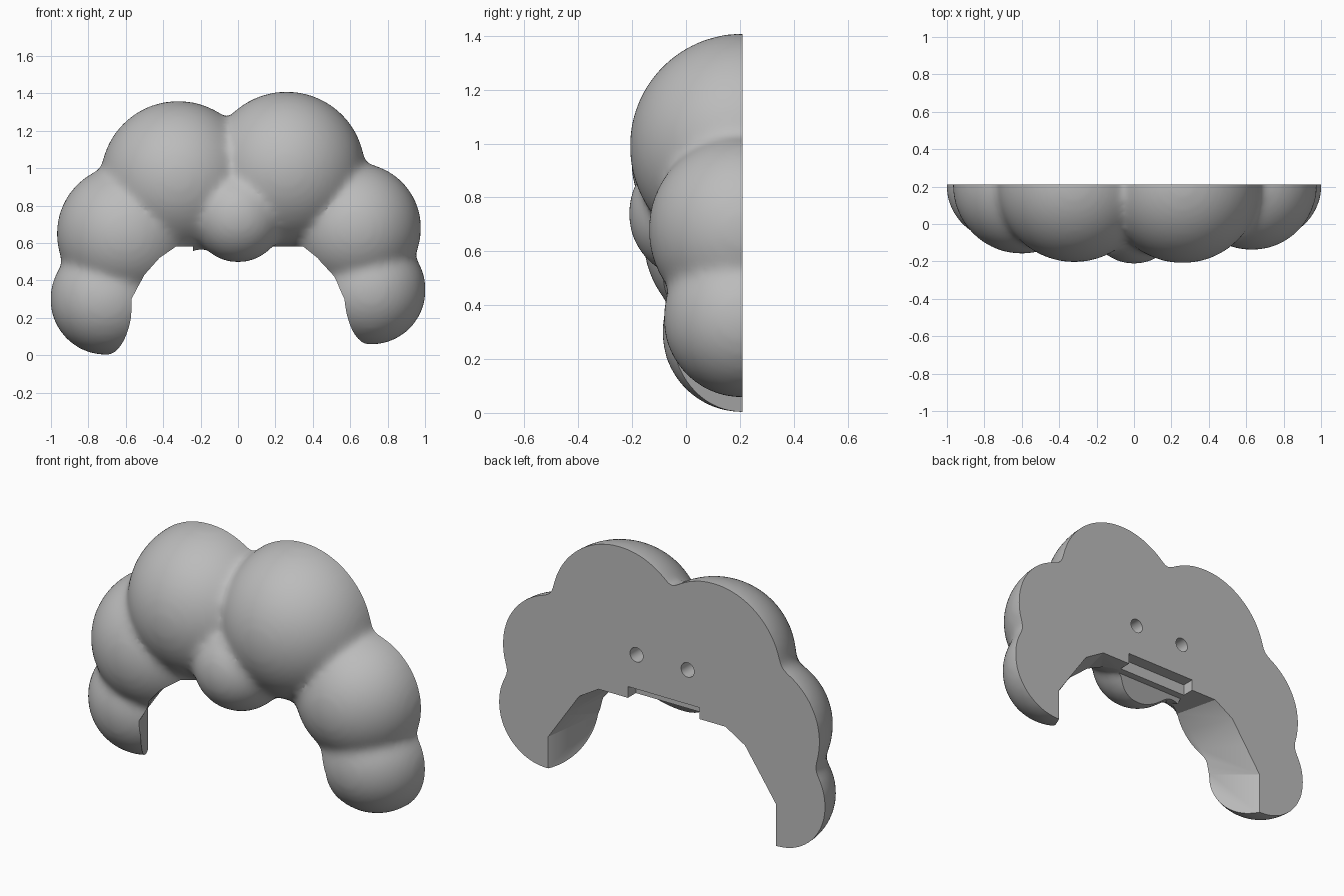
import bpy
import bmesh
import math
from mathutils import Matrix

default = bpy.data.objects.get("Cube")
if default:
    bpy.data.objects.remove(default, do_unlink=True)

BACK = 0.21  # depth of the flat back


def new_object(name, bm):
    bmesh.ops.recalc_face_normals(bm, faces=bm.faces)
    mesh = bpy.data.meshes.new(name)
    bm.to_mesh(mesh)
    bm.free()
    obj = bpy.data.objects.new(name, mesh)
    bpy.context.collection.objects.link(obj)
    return obj


def loft(name, sections):
    """Closed solid through rings of points with equal counts."""
    bm = bmesh.new()
    rings = [[bm.verts.new(p) for p in ring] for ring in sections]
    for a, b in zip(rings, rings[1:]):
        for i in range(len(a)):
            j = (i + 1) % len(a)
            bm.faces.new((a[i], a[j], b[j], b[i]))
    bm.faces.new(rings[0])
    bm.faces.new(rings[-1])
    return new_object(name, bm)


def box(name, low, high):
    rings = [[(x, y, z) for x, y in ((low[0], low[1]), (high[0], low[1]),
                                     (high[0], high[1]), (low[0], high[1]))]
             for z in (low[2], high[2])]
    return loft(name, rings)


def apply(obj, kind, **settings):
    bpy.context.view_layer.objects.active = obj
    mod = obj.modifiers.new(kind.title(), kind)
    for key, value in settings.items():
        setattr(mod, key, value)
    bpy.ops.object.modifier_apply(modifier=mod.name)


def cut(obj, cutter):
    apply(obj, "BOOLEAN", operation="DIFFERENCE", solver="EXACT", object=cutter)
    bpy.data.objects.remove(cutter, do_unlink=True)


# Round lobes of the wig: x, y, z, radius
lobes = [
    (-0.32, BACK, 0.945, 0.415), (0.26, BACK, 0.99, 0.42),
    (-0.60, BACK, 0.65, 0.37), (0.63, BACK, 0.68, 0.35),
    (-0.705, BACK, 0.30, 0.30), (0.71, BACK, 0.35, 0.295),
    (0.0, 0.03, 0.74, 0.245),
]
bm = bmesh.new()
for x, y, z, r in lobes:
    bmesh.ops.create_icosphere(bm, subdivisions=5, radius=r,
                               matrix=Matrix.Translation((x, y, z)))
hair = new_object("curly_hair", bm)

# Fuse the lobes and soften the creases between them
apply(hair, "REMESH", mode="VOXEL", voxel_size=0.018)
apply(hair, "SMOOTH", factor=0.5, iterations=25)

# Flat back
cut(hair, box("back_cutter", (-2, BACK, -1), (2, 2, 3)))

# Opening for the head, narrower towards the front
rear = [(0.70, -0.2), (0.70, 0.235), (0.60, 0.38), (0.51, 0.51), (0.39, 0.582)]
fore = [(0.575, -0.2), (0.57, 0.30), (0.50, 0.43), (0.42, 0.52), (0.33, 0.582)]


def opening(profile, y):
    return ([(x, y, z) for x, z in profile]
            + [(-x, y, z) for x, z in reversed(profile)])


head = loft("head_cutter", [opening(rear, 0.4), opening(rear, BACK),
                            opening(fore, -0.04), opening(fore, -0.4)])
# Keep the forelock lobe in front of the head
wedge = [(0.13, 0.62), (0.0, 0.46), (-0.5, 0.46), (-0.5, 0.62)]
cut(head, loft("forelock_keeper", [[(x, y, z) for y, z in wedge]
                                   for x in (-0.24, 0.24)]))
cut(hair, head)

# Mounting slot in the ceiling of the opening
cut(hair, box("slot_cutter", (-0.23, 0.14, 0.5), (0.21, 0.4, 0.645)))

# Two round peg holes in the back
for x in (-0.157, 0.157):
    bm = bmesh.new()
    bmesh.ops.create_cone(bm, cap_ends=True, segments=32, radius1=0.04,
                          radius2=0.04, depth=0.2,
                          matrix=Matrix.Translation((x, BACK, 0.835))
                          @ Matrix.Rotation(math.pi / 2, 4, "X"))
    cut(hair, new_object("hole_cutter", bm))

# One plain grey
grey = bpy.data.materials.new("plain_grey")
grey.use_nodes = True
colour = (0.5, 0.5, 0.5, 1)
grey.diffuse_color = colour
grey.node_tree.nodes["Principled BSDF"].inputs["Base Color"].default_value = colour
hair.data.materials.clear()
hair.data.materials.append(grey)

bpy.ops.object.select_all(action="DESELECT")
hair.select_set(True)
bpy.context.view_layer.objects.active = hair
bpy.ops.object.shade_smooth_by_angle(angle=math.radians(30))
